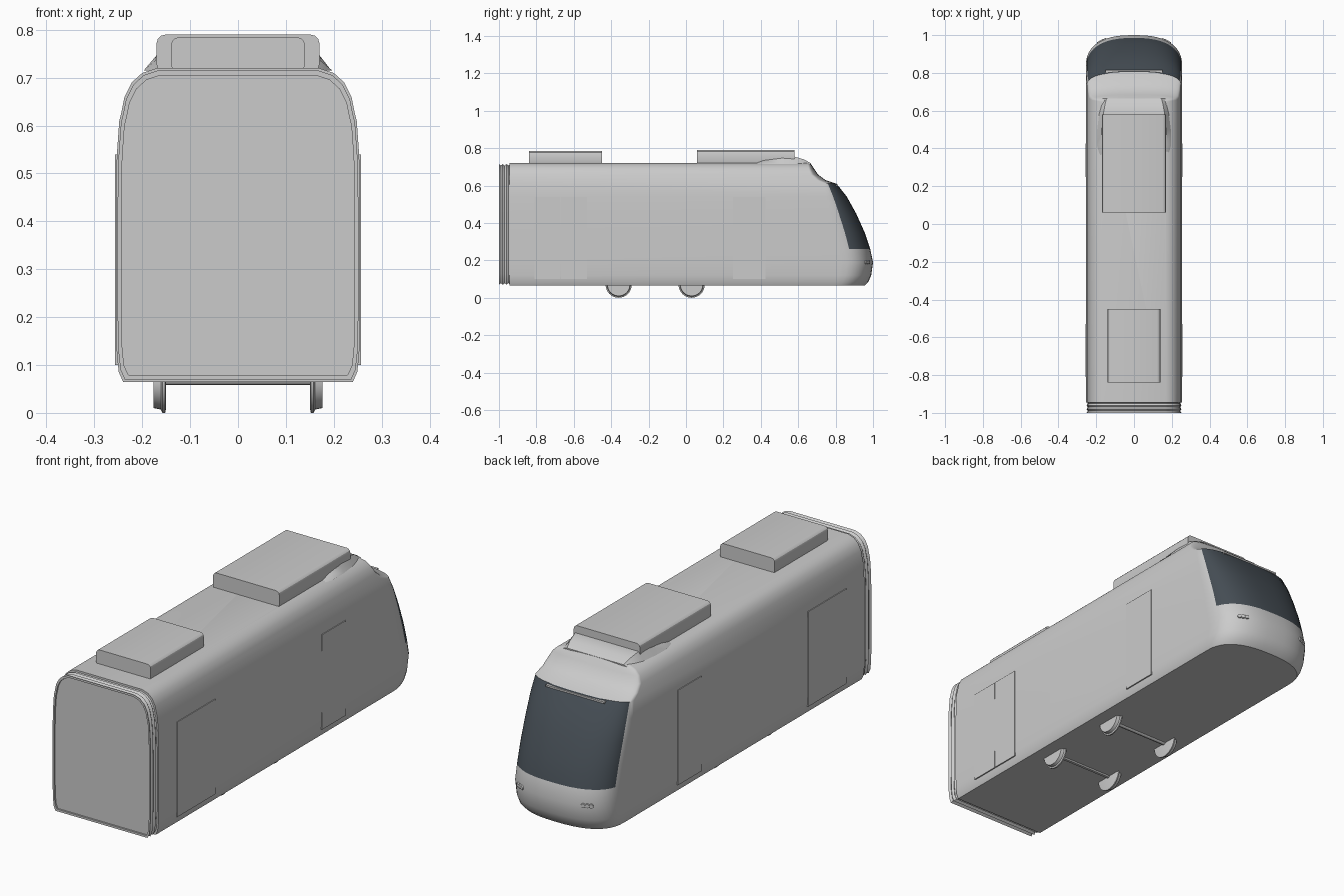
import bpy, bmesh
from math import sin, cos, pi, radians
from mathutils import Vector

cube = bpy.data.objects.get("Cube")
if cube:
    bpy.data.objects.remove(cube)


def material(name, color):
    mat = bpy.data.materials.new(name)
    mat.use_nodes = True
    mat.diffuse_color = (*color, 1)
    mat.node_tree.nodes["Principled BSDF"].inputs["Base Color"].default_value = (*color, 1)
    return mat


GREY = material("light grey", (.6, .6, .6))
GLASS = material("dark slate glass", (.06, .075, .09))
parts = []


def finish(name, bm, *mats):
    bmesh.ops.recalc_face_normals(bm, faces=bm.faces)
    mesh = bpy.data.meshes.new(name)
    bm.to_mesh(mesh)
    bm.free()
    obj = bpy.data.objects.new(name, mesh)
    bpy.context.collection.objects.link(obj)
    for mat in mats or (GREY,):
        mesh.materials.append(mat)
    parts.append(obj)
    return obj


def loft(rings):
    """Bridge closed rings of equal length and cap both ends."""
    bm = bmesh.new()
    loops = [[bm.verts.new(p) for p in ring] for ring in rings]
    count = len(loops[0])
    for row, (low, high) in enumerate(zip(loops, loops[1:])):
        for i in range(count):
            j = (i + 1) % count
            face = bm.faces.new((low[i], low[j], high[j], high[i]))
            face.material_index = int(row in GLASS_ROWS and i in GLASS_COLUMNS)
    bm.faces.new(loops[0])
    bm.faces.new(loops[-1])
    return bm


def box(name, low, high, bevel=0, mat=GREY):
    """Box between two corners, optionally rounded along its length."""
    bm = bmesh.new()
    bmesh.ops.create_cube(bm, size=1)
    low, high = Vector(low), Vector(high)
    for v in bm.verts:
        v.co = (low + high) / 2 + v.co * (high - low)
    if bevel:
        edges = [e for e in bm.edges if abs((e.verts[0].co - e.verts[1].co).y) > .01]
        bmesh.ops.bevel(bm, geom=edges, offset=bevel, segments=3, profile=.5, affect='EDGES')
    return finish(name, bm, mat)


def lathe_x(name, profile, steps=32):
    """Turn (x, radius) pairs about the x axis."""
    return loft([[(x, r * cos(2 * pi * k / steps), r * sin(2 * pi * k / steps))
                  for k in range(steps)] for x, r in profile])


# Body shell: height, half width, nose reach, nose rounding depth
LAYERS = [
    (.065, .24, .955, .16), (.085, .249, .975, .17), (.12, .253, .99, .17),
    (.19, .255, 1, .17), (.26, .255, .985, .17), (.35, .255, .955, .16),
    (.45, .255, .91, .14), (.54, .253, .86, .11), (.61, .248, .805, .07),
    (.63, .243, .745, .05), (.66, .237, .705, .04), (.69, .222, .685, .03),
    (.71, .2, .672, .02), (.72, .17, .665, .02)]
REAR = -.945
COLUMNS = 24
GLASS_ROWS = range(4, 8)
GLASS_COLUMNS = range(3, COLUMNS - 1)


def plan_point(layer, angle):
    z, w, reach, depth = layer
    side = 1 if angle > 0 else -1
    return Vector((side * w * abs(sin(angle)) ** .8,
                   reach - depth + depth * max(cos(angle), 0) ** .8, z))


def plan_ring(layer):
    z, w = layer[:2]
    arc = [plan_point(layer, radians(-90 + 180 * i / COLUMNS)) for i in range(COLUMNS + 1)]
    return [(-w, REAR, z)] + arc + [(w, REAR, z)]


finish("body_shell", loft([plan_ring(layer) for layer in LAYERS]), GREY, GLASS)
GLASS_ROWS = ()

# Ribbed gangway with a slightly sunken end panel
outline = [(w, z) for z, w, *_ in LAYERS]
outline += [(-w, z) for w, z in reversed(outline)]


def gangway_ring(y, scale):
    return [(x * scale, y, .39 + (z - .39) * scale) for x, z in outline]


ribs = [(REAR + .005 - k * .01, .96 if k % 2 else .985) for k in range(7)]
ribs += [(-1, .955), (-.992, .955)]
finish("gangway", loft([gangway_ring(y, s) for y, s in ribs]))

# Roof equipment
box("front_roof_unit", (-.17, .06, .71), (.17, .58, .79), .018)
box("rear_roof_unit", (-.14, -.84, .71), (.14, -.45, .785), .018)
fairing = [(.36, .18, .721), (.42, .197, .735), (.5, .195, .745),
           (.58, .185, .755), (.63, .175, .74), (.665, .165, .721)]
finish("roof_fairing", loft([[(-w, y, .715), (-w * .88, y, z), (w * .88, y, z), (w, y, .715)]
                             for y, w, z in fairing]))

# Door leaves on both sides
LEAVES = {"rear_door_back_leaf": (-.81, -.671), "rear_door_front_leaf": (-.669, -.53),
          "cab_door": (.25, .425)}
for name, (start, end) in LEAVES.items():
    for side, label in ((1, "left_"), (-1, "right_")):
        box(label + name, (side * .25, start, .1), (side * .2565, end, .54))

# Flanged wheels and axles
for y, place in ((-.36, "rear"), (.03, "front")):
    for side, label in ((1, "left"), (-1, "right")):
        bm = lathe_x("wheel", [(side * x, r) for x, r in
                               ((.15, .06), (.152, .07), (.158, .07), (.161, .063), (.176, .06))])
        bmesh.ops.translate(bm, verts=bm.verts, vec=(0, y, .07))
        finish(f"{place}_{label}_wheel", bm)
    bm = lathe_x("axle", [(-.15, .012), (.15, .012)], 12)
    bmesh.ops.translate(bm, verts=bm.verts, vec=(0, y, .07))
    finish(place + "_axle", bm)

# Trim bar over the windscreen
box("windscreen_bar", (-.15, .792, .598), (.15, .814, .606))

# Three small lamps on each side of the nose
for side, label in ((1, "left"), (-1, "right")):
    for k in range(3):
        angle = side * radians(33 + 5 * k)
        spot = plan_point(LAYERS[3], angle)
        tangent = plan_point(LAYERS[3], angle + .05) - plan_point(LAYERS[3], angle - .05)
        normal = tangent.cross(Vector((0, 0, 1)))
        if normal.y < 0:
            normal.negate()
        bm = bmesh.new()
        bmesh.ops.create_cone(bm, cap_ends=True, segments=12, radius1=.011, radius2=.009, depth=.008)
        bmesh.ops.rotate(bm, verts=bm.verts, matrix=normal.to_track_quat('Z', 'Y').to_matrix())
        bmesh.ops.translate(bm, verts=bm.verts, vec=spot)
        finish(f"{label}_lamp_{k + 1}", bm)

# Smooth curved surfaces, keep real edges sharp
bpy.ops.object.select_all(action='DESELECT')
for obj in parts:
    obj.select_set(True)
bpy.context.view_layer.objects.active = parts[0]
bpy.ops.object.shade_smooth_by_angle(angle=radians(30))
